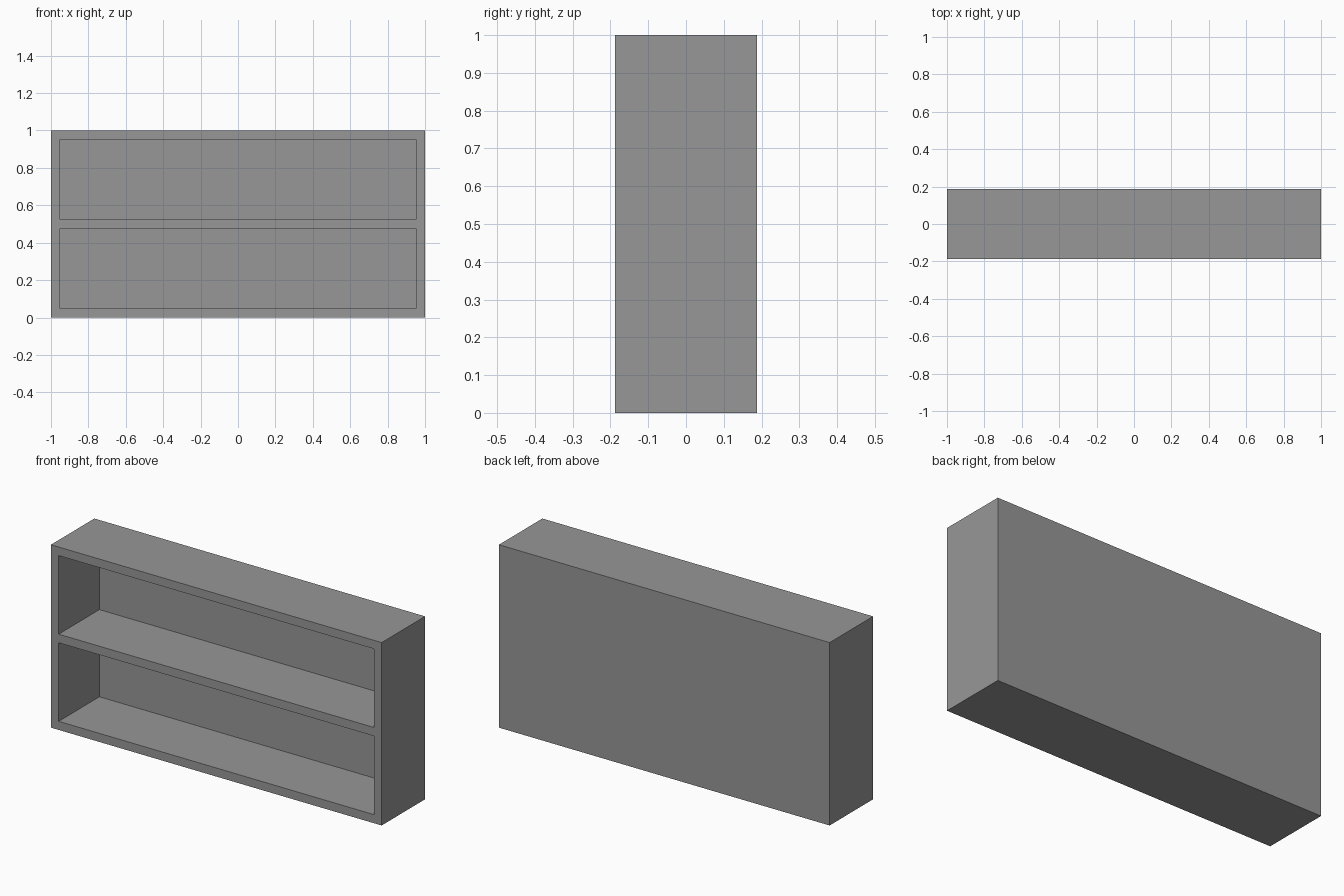
import bpy

cube = bpy.data.objects.get("Cube")
if cube:
    bpy.data.objects.remove(cube, do_unlink=True)

WIDTH, DEPTH, HEIGHT = 2.0, 0.375, 1.0
BOARD = 0.047          # thickness of sides, top, bottom and shelf
BACK = 0.0235          # thickness of the back panel
SHELVES = 2

grey = bpy.data.materials.new("grey")
grey.use_nodes = True
colour = (0.31, 0.31, 0.31, 1.0)
grey.diffuse_color = colour
grey.node_tree.nodes["Principled BSDF"].inputs["Base Color"].default_value = colour


def box(name, size, centre):
    bpy.ops.mesh.primitive_cube_add(size=1, location=centre)
    obj = bpy.context.object
    obj.name = name
    obj.scale = size
    bpy.ops.object.transform_apply(location=True, rotation=False, scale=True)
    obj.data.materials.append(grey)
    return obj


# Solid outer case
case = box("shelf_case", (WIDTH, DEPTH, HEIGHT), (0, 0, HEIGHT / 2))

# Open compartments, cut from the front and stopping at the back panel
bay_height = (HEIGHT - BOARD * (SHELVES + 1)) / SHELVES
front, back = -DEPTH / 2 - 0.1, DEPTH / 2 - BACK
for i in range(SHELVES):
    z = BOARD + bay_height / 2 + i * (bay_height + BOARD)
    cutter = box("compartment_cutter", (WIDTH - 2 * BOARD, back - front, bay_height),
                 (0, (front + back) / 2, z))
    cutter.hide_render = True
    cut = case.modifiers.new("compartment", "BOOLEAN")
    cut.operation = "DIFFERENCE"
    cut.solver = "EXACT"
    cut.object = cutter
    bpy.context.view_layer.objects.active = case
    bpy.ops.object.modifier_apply(modifier=cut.name)
    bpy.data.objects.remove(cutter, do_unlink=True)
